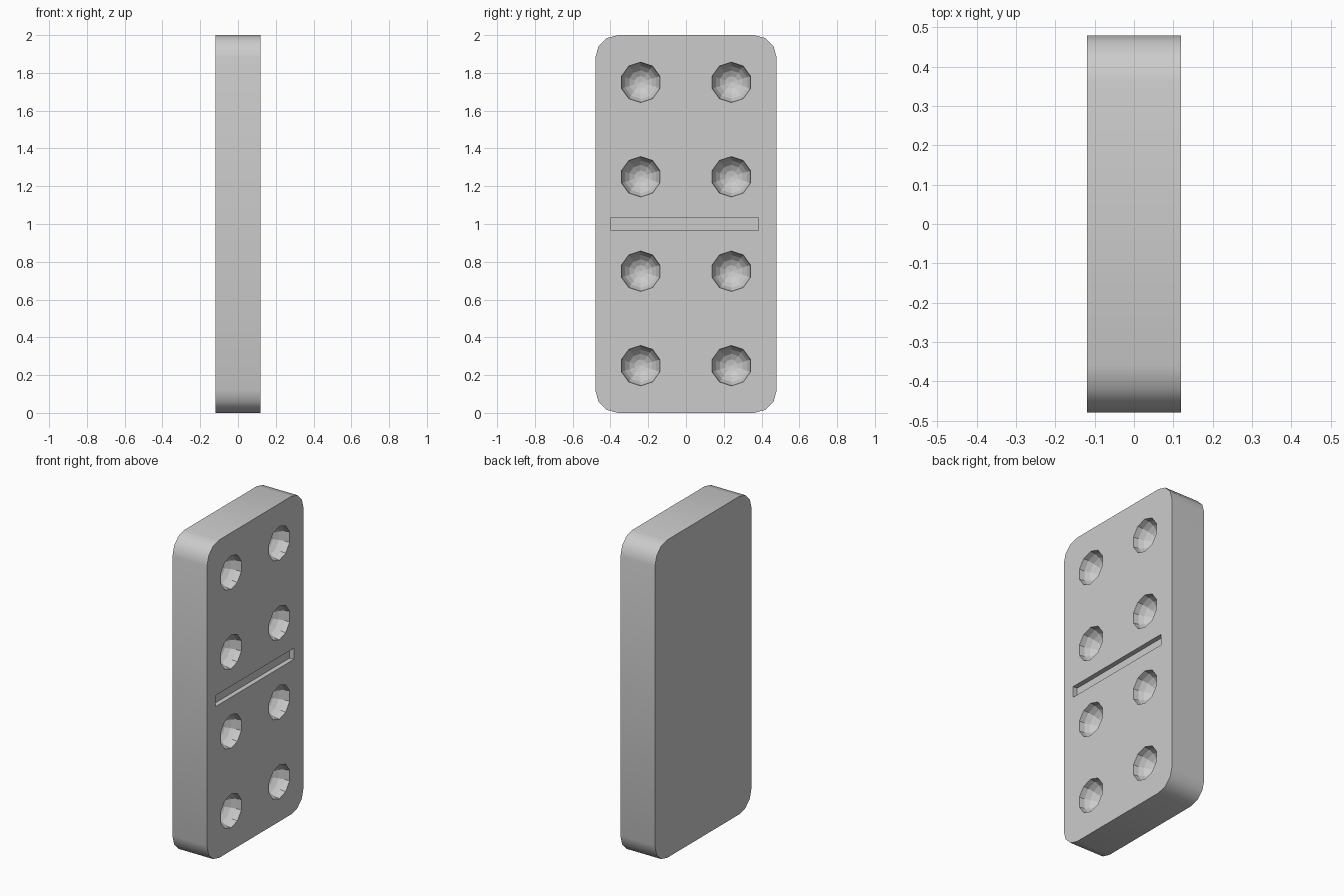
import bpy, bmesh
from math import sin, cos, radians
from mathutils import Matrix, Vector

if "Cube" in bpy.data.objects:
    bpy.data.objects.remove(bpy.data.objects["Cube"])

HALF_T, HALF_W, HEIGHT, R = 0.12, 0.48, 2.0, 0.12


def make_object(name, bm):
    bmesh.ops.recalc_face_normals(bm, faces=bm.faces)
    mesh = bpy.data.meshes.new(name)
    bm.to_mesh(mesh)
    bm.free()
    obj = bpy.data.objects.new(name, mesh)
    bpy.context.collection.objects.link(obj)
    return obj


# Tile: rounded rectangle extruded through its thickness
bm = bmesh.new()
corners = [(1, 1, 0), (-1, 1, 90), (-1, -1, 180), (1, -1, 270)]
outline = []
for sy, sz, start in corners:
    cy = sy * (HALF_W - R)
    cz = HEIGHT / 2 + sz * (HEIGHT / 2 - R)
    for i in range(4):
        a = radians(start + 30 * i)
        outline.append(bm.verts.new((-HALF_T, cy + R * cos(a), cz + R * sin(a))))
back = bm.faces.new(outline)
ext = bmesh.ops.extrude_face_region(bm, geom=[back], use_keep_orig=True)
bmesh.ops.translate(bm, vec=(2 * HALF_T, 0, 0),
                    verts=[v for v in ext["geom"] if isinstance(v, bmesh.types.BMVert)])
for f in bm.faces:
    f.smooth = len(f.verts) == 4
tile = make_object("domino_tile", bm)

# Cutter: ten-sided dimples plus the dividing groove
bm = bmesh.new()
turn = Matrix.Rotation(radians(90), 4, 'Y')
for z in (0.25, 0.75, 1.25, 1.75):
    for y in (-0.24, 0.24):
        spin = Matrix.Translation((HALF_T + 0.0005, y, z)) @ Matrix.Rotation(radians(90), 4, 'X') @ turn
        spin = Matrix.Translation((HALF_T + 0.0005, y, z)) @ Matrix.Rotation(radians(90), 4, 'X') @ turn
        bmesh.ops.create_uvsphere(bm, u_segments=10, v_segments=10, radius=0.107, matrix=spin)
groove = Matrix.Translation((HALF_T, -0.007, 1.0)) @ Matrix.Diagonal((0.06, 0.78, 0.07, 1))
bmesh.ops.create_cube(bm, size=1, matrix=groove)
cutter = make_object("pip_cutter", bm)
cutter.hide_render = True

# Carve the face
mod = tile.modifiers.new("carve", 'BOOLEAN')
mod.operation = 'DIFFERENCE'
mod.solver = 'EXACT'
mod.object = cutter
bpy.context.view_layer.objects.active = tile
bpy.ops.object.modifier_apply(modifier=mod.name)
bpy.data.objects.remove(cutter)
